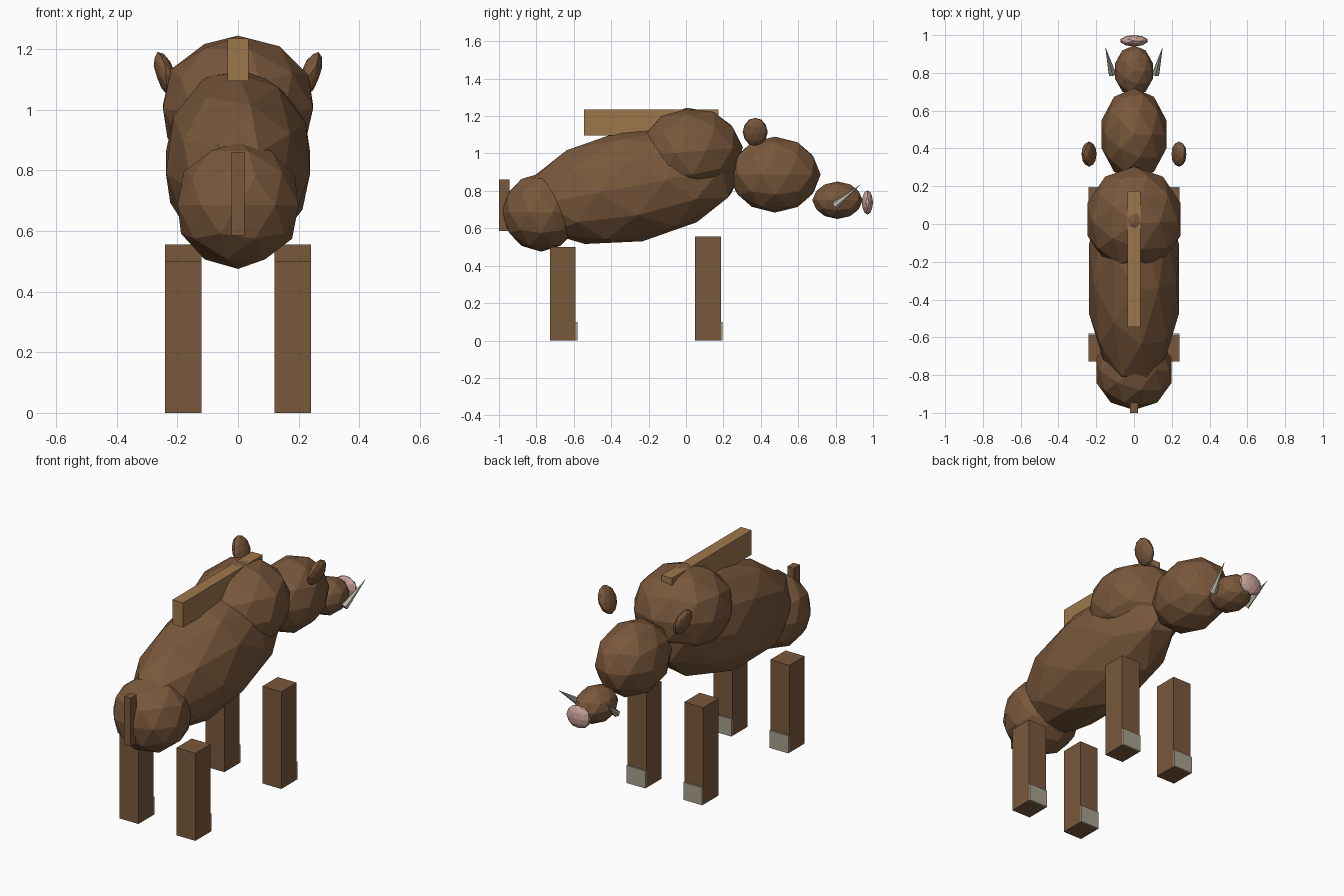
import bpy, bmesh, math
from mathutils import Matrix, Vector

if "Cube" in bpy.data.objects:
    bpy.data.objects.remove(bpy.data.objects["Cube"])


def material(name, rgb):
    m = bpy.data.materials.new(name)
    lin = [((c / 255 + 0.055) / 1.055) ** 2.4 for c in rgb]
    m.diffuse_color = (*lin, 1)
    m.use_nodes = True
    m.node_tree.nodes["Principled BSDF"].inputs["Base Color"].default_value = m.diffuse_color
    return m


FUR = material("brown_fur", (122, 88, 60))
MANE = material("tan_mane", (158, 119, 76))
HOOF = material("grey_hoof", (168, 160, 142))
TUSK = material("ivory_tusk", (190, 187, 170))
NOSE = material("pink_nose", (200, 162, 153))


def finish(name, bm, mat, matrix):
    me = bpy.data.meshes.new(name)
    bm.transform(matrix)
    bmesh.ops.recalc_face_normals(bm, faces=bm.faces)
    bm.to_mesh(me)
    bm.free()
    me.materials.append(mat)
    bpy.context.collection.objects.link(bpy.data.objects.new(name, me))


def blob(name, center, radii, mat=FUR, angle=0, axis='X'):
    """Faceted ellipsoid, tilted about one axis (degrees)."""
    bm = bmesh.new()
    bmesh.ops.create_icosphere(bm, subdivisions=2, radius=1)
    finish(name, bm, mat, Matrix.Translation(center)
           @ Matrix.Rotation(math.radians(angle), 4, axis)
           @ Matrix.Diagonal((*radii, 1)))


def box(name, lo, hi, mat=FUR):
    lo, hi = Vector(lo), Vector(hi)
    bm = bmesh.new()
    bmesh.ops.create_cube(bm, size=1)
    finish(name, bm, mat, Matrix.Translation((lo + hi) / 2)
           @ Matrix.Diagonal((*(hi - lo), 1)))


def spike(name, base, tip, radius, mat):
    base, tip = Vector(base), Vector(tip)
    d = tip - base
    bm = bmesh.new()
    bmesh.ops.create_cone(bm, cap_ends=True, segments=6, radius1=radius,
                          radius2=0, depth=d.length)
    finish(name, bm, mat, Matrix.Translation((base + tip) / 2)
           @ d.to_track_quat('Z', 'Y').to_matrix().to_4x4())


# Torso and head masses
blob("body", (0, -0.29, 0.825), (0.25, 0.61, 0.30), angle=11)
blob("shoulder_hump", (0, 0.025, 1.01), (0.26, 0.28, 0.235), angle=5)
blob("rump", (0, -0.775, 0.685), (0.21, 0.21, 0.21))
blob("head", (0, 0.475, 0.887), (0.18, 0.245, 0.203))
blob("snout", (0, 0.81, 0.75), (0.105, 0.135, 0.10))
blob("nose_disc", (0, 0.97, 0.738), (0.074, 0.03, 0.065), NOSE)

# Mane ridge and tail
box("mane", (-0.034, -0.545, 1.095), (0.034, 0.175, 1.235), MANE)
box("tail", (-0.021, -1.0, 0.585), (0.021, -0.945, 0.86))

# Paired parts
for side, s in (("left", -1), ("right", 1)):
    blob(f"ear_{side}", (s * 0.238, 0.37, 1.115), (0.032, 0.067, 0.08),
         angle=s * 20, axis='Y')
    spike(f"tusk_{side}", (s * 0.115, 0.795, 0.722),
          (s * 0.152, 0.938, 0.837), 0.021, TUSK)
    x0, x1 = sorted((s * 0.12, s * 0.24))
    for end, y0, y1, top in (("front", 0.048, 0.187, 0.555),
                             ("rear", -0.728, -0.59, 0.50)):
        box(f"{end}_leg_{side}", (x0, y0, 0), (x1, y1, top))
        box(f"{end}_hoof_{side}", (x0, y1, 0), (x1, y1 + 0.009, 0.10), HOOF)
